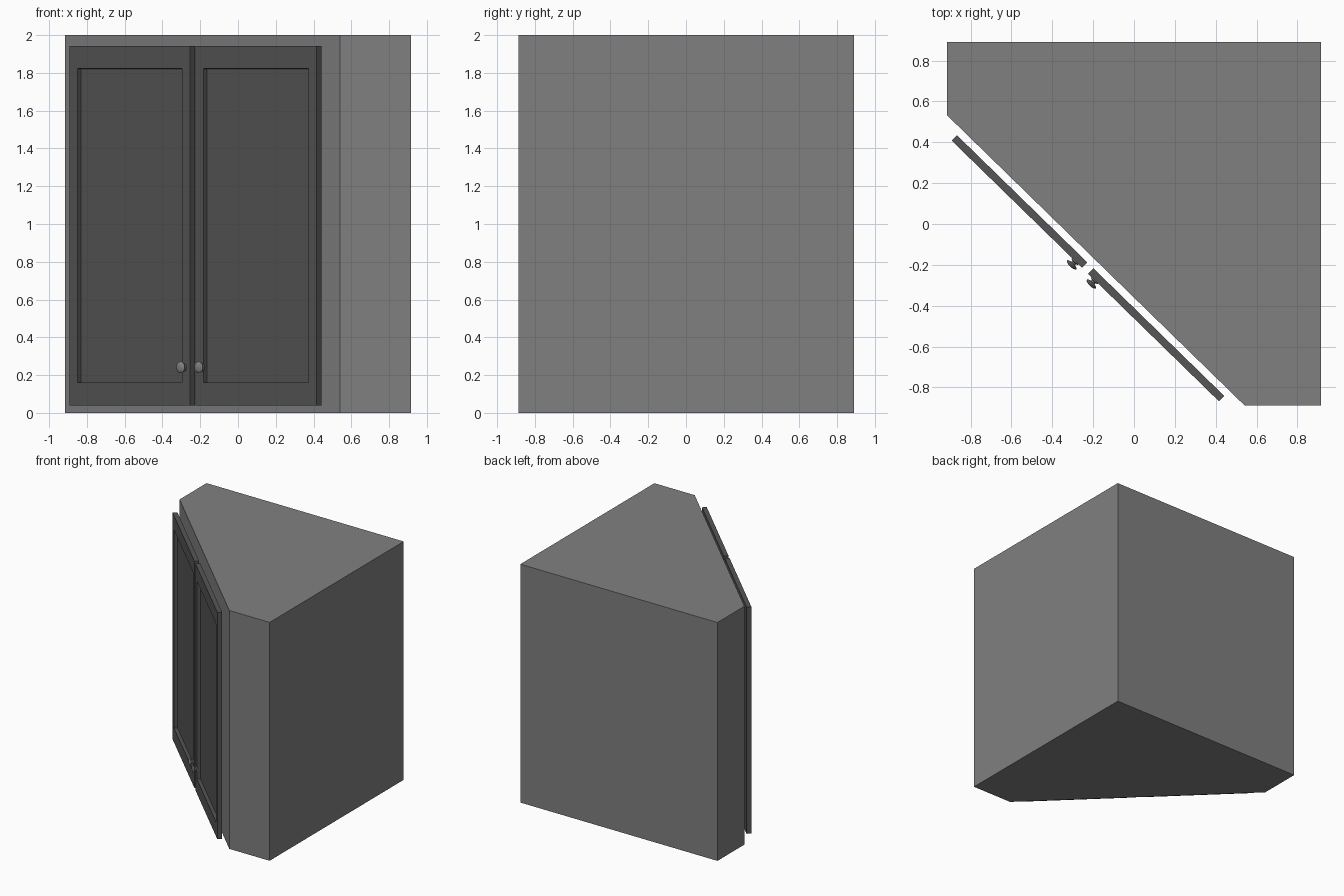
import bpy, bmesh, math
from mathutils import Matrix, Vector

if "Cube" in bpy.data.objects:
    bpy.data.objects.remove(bpy.data.objects["Cube"])


def material(name, v):
    m = bpy.data.materials.new(name)
    m.diffuse_color = (v, v, v, 1)
    m.use_nodes = True
    m.node_tree.nodes["Principled BSDF"].inputs["Base Color"].default_value = m.diffuse_color
    return m


BODY = material("mid_grey", 0.216)
DOOR = material("dark_grey", 0.092)
KNOB = material("knob_grey", 0.216)

# Frame of the diagonal front: local x along it, -y outward, z up
A, B = Vector((-0.915, 0.532, 0)), Vector((0.541, -0.888, 0))
d = (B - A).normalized()
FRONT = Matrix.Translation(A) @ Matrix.Rotation(math.atan2(d.y, d.x), 4, 'Z')


def finish(bm, name, mat, matrix=Matrix()):
    bmesh.ops.recalc_face_normals(bm, faces=bm.faces[:])
    me = bpy.data.meshes.new(name)
    bm.to_mesh(me)
    bm.free()
    me.materials.append(mat)
    ob = bpy.data.objects.new(name, me)
    bpy.context.collection.objects.link(ob)
    ob.matrix_world = matrix
    return ob


# Corner cabinet body: five-sided plan, extruded upward
def cabinet():
    bm = bmesh.new()
    plan = [A.xy, B.xy, (0.915, -0.888), (0.915, 0.89), (-0.915, 0.89)]
    f = bm.faces.new([bm.verts.new((p[0], p[1], 0)) for p in plan])
    ext = bmesh.ops.extrude_face_region(bm, geom=[f], use_keep_orig=True)
    top = [v for v in ext["geom"] if isinstance(v, bmesh.types.BMVert)]
    bmesh.ops.translate(bm, verts=top, vec=(0, 0, 2))
    finish(bm, "cabinet_body", BODY)


# Door slab with a recessed panel
def door(name, x0, x1, z0=0.04, z1=1.942, back=-0.036, thick=0.037):
    bm = bmesh.new()
    size = (x1 - x0, thick, z1 - z0)
    mid = ((x0 + x1) / 2, back - thick / 2, (z0 + z1) / 2)
    bmesh.ops.create_cube(bm, size=1, matrix=Matrix.Translation(mid) @ Matrix.Diagonal((*size, 1)))
    bm.normal_update()
    face = min(bm.faces, key=lambda f: f.normal.y)
    bmesh.ops.inset_region(bm, faces=[face], thickness=0.082)
    for v in face.verts:
        v.co.z = z0 + 0.12 if v.co.z < mid[2] else z1 - 0.12
    bmesh.ops.inset_region(bm, faces=[face], thickness=0.0005)
    for v in face.verts:
        v.co.y += 0.027
    finish(bm, name, DOOR, FRONT)


# Lathed round knob: base, neck, domed head
def knob(name, x, z=0.241, start=-0.073, n=20):
    bm = bmesh.new()
    profile = [(0, 0), (0.022, 0), (0.022, 0.005), (0.012, 0.008), (0.012, 0.015),
               (0.029, 0.02), (0.031, 0.025), (0.026, 0.031), (0.014, 0.035), (0, 0.036)]
    vs = [bm.verts.new((x + r, start - h, z)) for r, h in profile]
    es = [bm.edges.new(p) for p in zip(vs, vs[1:])]
    bmesh.ops.spin(bm, geom=vs + es, cent=(x, 0, z), axis=(0, 1, 0),
                   angle=math.tau, steps=n, use_duplicate=False)
    bmesh.ops.remove_doubles(bm, verts=bm.verts[:], dist=0.0002)
    ob = finish(bm, name, KNOB, FRONT)
    bpy.ops.object.select_all(action='DESELECT')
    ob.select_set(True)
    bpy.context.view_layer.objects.active = ob
    bpy.ops.object.shade_smooth_by_angle(angle=math.radians(35))


cabinet()
CENTRE = 1.015
door("left_door", CENTRE - 0.912, CENTRE - 0.021)
door("right_door", CENTRE + 0.021, CENTRE + 0.915)
knob("left_knob", CENTRE - 0.067)
knob("right_knob", CENTRE + 0.067)
